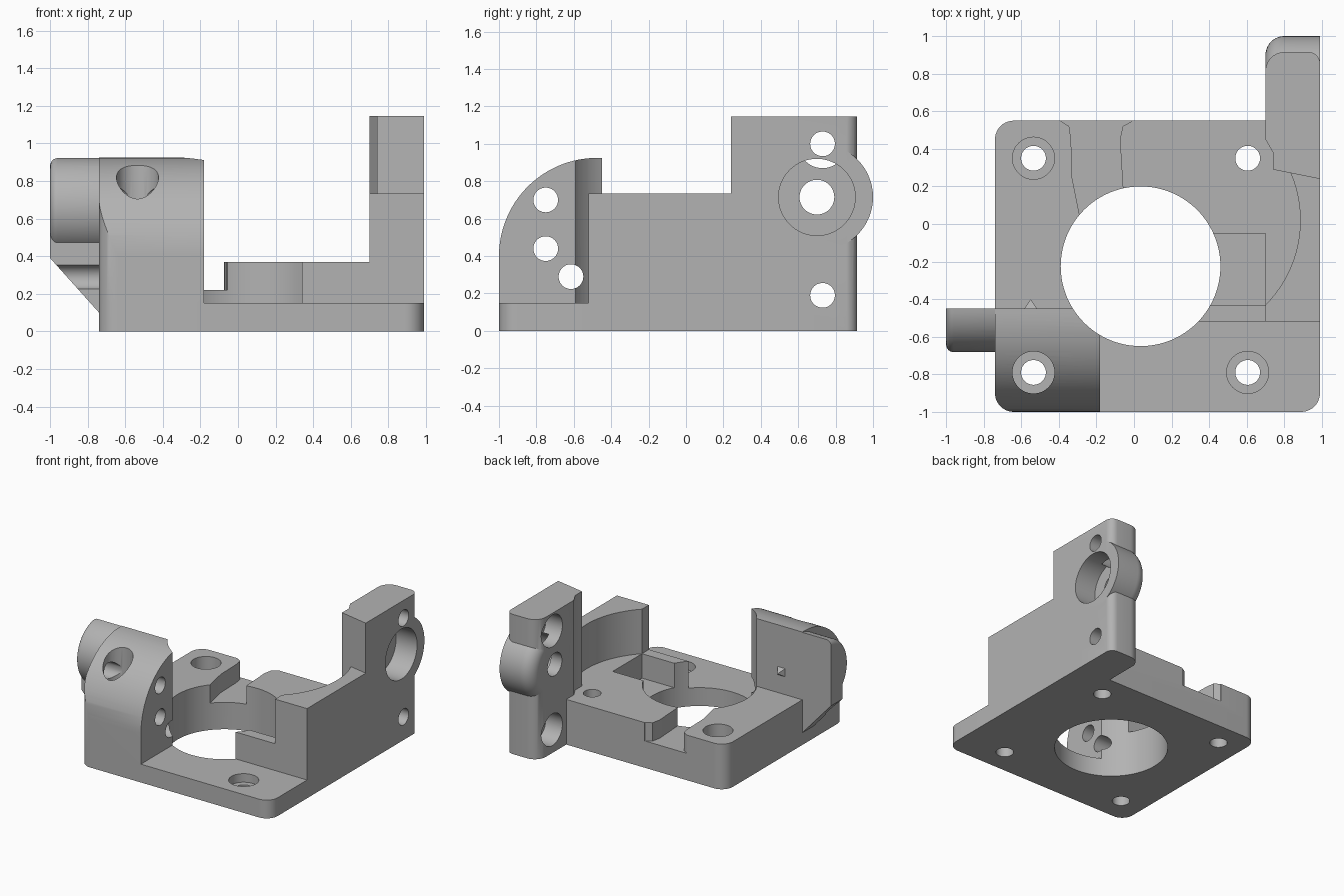
import bpy, bmesh, math
from mathutils import Vector

cube = bpy.data.objects.get("Cube")
if cube:
    bpy.data.objects.remove(cube, do_unlink=True)

grey = bpy.data.materials.new("plain grey")
grey.use_nodes = True
grey.diffuse_color = (0.45, 0.45, 0.45, 1)
grey.node_tree.nodes["Principled BSDF"].inputs["Base Color"].default_value = (0.45, 0.45, 0.45, 1)


def place(a, b, c, axis):
    """Point (a, b) in the profile plane, at c along the axis."""
    return {"x": (c, a, b), "y": (a, c, b), "z": (a, b, c)}[axis]


def finish(name, bm):
    bmesh.ops.recalc_face_normals(bm, faces=bm.faces)
    mesh = bpy.data.meshes.new(name)
    bm.to_mesh(mesh)
    bm.free()
    mesh.materials.append(grey)
    ob = bpy.data.objects.new(name, mesh)
    bpy.context.collection.objects.link(ob)
    return ob


def prism(name, pts, lo, hi, axis="z"):
    bm = bmesh.new()
    bottom = [bm.verts.new(place(a, b, lo, axis)) for a, b in pts]
    face = bm.faces.new(bottom)
    new = bmesh.ops.extrude_face_region(bm, geom=[face])["geom"]
    move = Vector(place(0, 0, hi - lo, axis))
    bmesh.ops.translate(bm, vec=move, verts=[v for v in new if isinstance(v, bmesh.types.BMVert)])
    return finish(name, bm)


def arc(a, b, r, start, end, n=10):
    return [(a + r * math.cos(math.radians(start + (end - start) * i / n)),
             b + r * math.sin(math.radians(start + (end - start) * i / n))) for i in range(n + 1)]


def disc(name, a, b, r, lo, hi, axis="z", n=48):
    return prism(name, arc(a, b, r, 0, 360, n)[:-1], lo, hi, axis)


def box(name, x0, x1, y0, y1, z0, z1):
    return prism(name, [(x0, y0), (x1, y0), (x1, y1), (x0, y1)], z0, z1)


def lathe_x(name, profile, y, z, n=64):
    """Solid turned about an x-directed axis from (x, radius) points."""
    bm = bmesh.new()
    rings = [[bm.verts.new((x, a, b)) for a, b in arc(y, z, r, 0, 360, n)[:-1]] for x, r in profile]
    for p, q in zip(rings, rings[1:]):
        for i in range(n):
            j = (i + 1) % n
            bm.faces.new((p[i], p[j], q[j], q[i]))
    bm.faces.new(rings[0])
    bm.faces.new(rings[-1])
    return finish(name, bm)


def combine(target, other, operation):
    mod = target.modifiers.new("combine", "BOOLEAN")
    mod.operation = operation
    mod.solver = "EXACT"
    mod.object = other
    bpy.context.view_layer.objects.active = target
    bpy.ops.object.modifier_apply(modifier=mod.name)
    bpy.data.objects.remove(other, do_unlink=True)


def add(other):
    combine(body, other, "UNION")


def cut(other, target=None):
    combine(target or body, other, "DIFFERENCE")


# Base plate and raised deck
L, R, F, B, C = -0.74, 0.99, -1.0, 0.55, 0.1
footprint = (arc(L + C, F + C, C, 180, 270) + arc(R - C, F + C, C, 270, 360)
             + [(R, B)] + arc(L + C, B - C, C, 90, 180))
body = prism("mount_bracket", footprint, 0, 0.15)
add(prism("deck", [(L, -0.52), (0.8, -0.52), (0.8, B)] + arc(L + C, B - C, C, 90, 180), 0, 0.37))

# Side wall with a curved clearance on its inner face
wall = box("side_wall", 0.70, R, -0.52, 0.5, 0, 0.735)
cut(disc("clearance", 0.245, 0.02, 0.64, 0.37, 1, n=96), wall)
add(wall)

# Tall tower at the rear of the wall, with its rounded bearing boss
tower = [(R, 0.24), (R, 0.86)] + arc(R - 0.06, 0.855, 0.06, 0, 90, 6)[1:] \
    + arc(0.80, 0.815, 0.1, 90, 180) + [(0.70, 0.45), (0.74, 0.38), (0.74, 0.29)]
add(prism("tower", tower, 0, 1.145))
boss_profile = arc(0.80, 0.185, 0.1, 180, 90) + [(R, 0.285)]
add(lathe_x("bearing_boss", boss_profile, 0.715, 0.715))

# Front post with a quarter round front
post_profile = [(-0.45, 0), (F, 0)] + arc(-0.475, 0.4, 0.525, 180, 90, 32) + [(-0.45, 0.925)]
post = prism("post", post_profile, L, -0.18, "x")
combine(post, prism("post_outline", footprint, -0.1, 1.2), "INTERSECT")
add(post)

# Half round boss beside the post, with a sloped support
half_boss = lathe_x("half_boss", arc(-0.96, 0.222, 0.04, 180, 90, 6) + [(-0.7, 0.262)], -0.42, 0.662)
cut(box("half_boss_trim", -1.2, -0.5, -0.45, 0, 0, 1.2), half_boss)
add(half_boss)
slope = [(-1, 0.66), (-1, 0.39), (L, 0.1), (-0.7, 0.1), (-0.7, 0.66)]
add(prism("boss_support", slope, -0.60, -0.45, "y"))

# Small pointed nub on the back of the post
bm = bmesh.new()
corners = [bm.verts.new((-0.55 + i, -0.46, 0.55 + k))
           for i, k in ((-0.04, -0.04), (0.04, -0.04), (0.04, 0.04), (-0.04, 0.04))]
tip = bm.verts.new((-0.55, -0.40, 0.55))
bm.faces.new(corners)
for i in range(4):
    bm.faces.new((corners[i], corners[(i + 1) % 4], tip))
add(finish("nub", bm))

# Main opening, side pocket and rear channel
cut(disc("main_opening", 0.035, -0.225, 0.425, -0.1, 1.2, n=96))
cut(box("pocket", 0.3, 0.70, -0.43, -0.05, 0.17, 0.5))
channel = [(-0.29, 0.05), (0.0, 0.0), (-0.06, 0.2), (-0.075, 0.45), (-0.06, 0.52), (-0.01, 0.548),
           (0.0, 0.6), (-0.4, 0.6), (-0.39, 0.548), (-0.345, 0.52), (-0.335, 0.45), (-0.33, 0.25)]
cut(prism("channel", channel, 0.22, 0.5))

# Vertical screw holes, with counterbores on three of them
for x, y, floor in ((-0.535, -0.79, 0.08), (0.605, -0.79, 0.08), (-0.535, 0.35, 0.22), (0.605, 0.35, None)):
    cut(disc("screw_hole", x, y, 0.066, -0.1, 0.5))
    if floor:
        cut(disc("counterbore", x, y, 0.112, floor, 1.2))

# Cross holes through the post
for y, z in ((-0.75, 0.70), (-0.75, 0.44), (-0.615, 0.29)):
    cut(disc("cross_hole", y, z, 0.066, -1.2, 0.1, "x"))

# Tower holes: bearing seat, shaft hole and two counterbored screws
cut(disc("bearing_seat", 0.70, 0.715, 0.205, 0.80, 1.2, "x", 64))
cut(disc("shaft_hole", 0.70, 0.715, 0.093, 0.5, 1.2, "x"))
for z in (1.0, 0.19):
    cut(disc("tower_hole", 0.73, z, 0.066, 0.65, 1.2, "x"))
    cut(disc("tower_counterbore", 0.73, z, 0.13, 0.6, 0.85, "x"))

# Smooth the rounds and keep the edges sharp
bpy.ops.object.select_all(action="DESELECT")
body.select_set(True)
bpy.context.view_layer.objects.active = body
bpy.ops.object.shade_smooth_by_angle(angle=math.radians(30))
